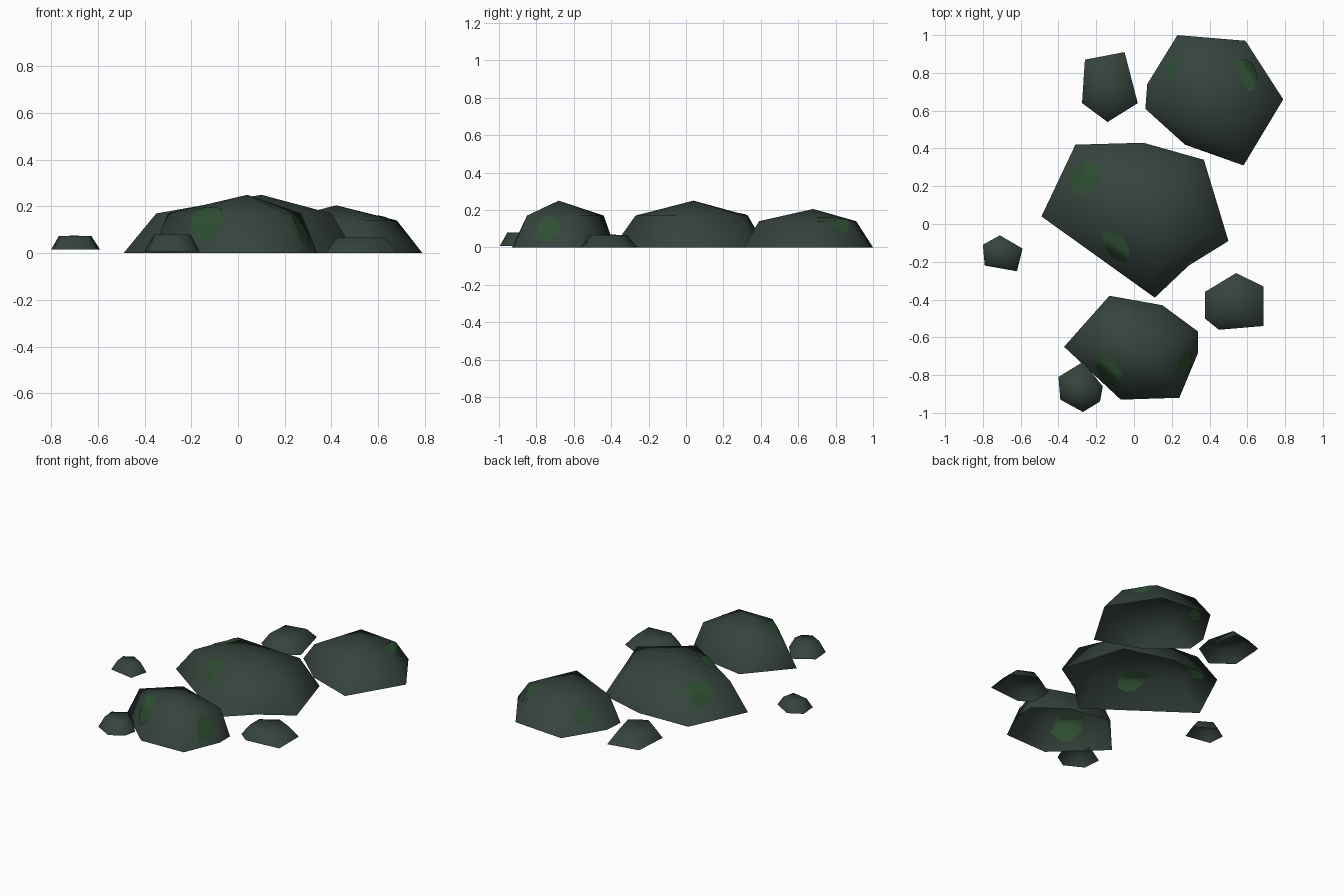
import bpy, bmesh, math, random
from mathutils import Vector
from mathutils.bvhtree import BVHTree

if "Cube" in bpy.data.objects:
    bpy.data.objects.remove(bpy.data.objects["Cube"])

random.seed(4)

def material(name, colour):
    m = bpy.data.materials.new(name)
    m.diffuse_color = (*colour, 1)
    m.use_nodes = True
    m.node_tree.nodes["Principled BSDF"].inputs["Base Color"].default_value = m.diffuse_color
    return m

STONE = material("dark_stone", (0.036, 0.056, 0.046))
MOSS = material("moss_green", (0.027, 0.078, 0.032))

def finish(bm, name, mat):
    me = bpy.data.meshes.new(name)
    bm.to_mesh(me)
    bm.free()
    me.materials.append(mat)
    for p in me.polygons:
        p.use_smooth = True
    ob = bpy.data.objects.new(name, me)
    bpy.context.collection.objects.link(ob)
    return ob

# Open-bottomed stone: base outline, shoulder ring and a peak
def stone(name, base, ring, peak, z0, z1, mids={}):
    bm = bmesh.new()
    b = [bm.verts.new((x, y, z0)) for x, y in base]
    r = [bm.verts.new((x, y, z1)) for x, y in ring]
    top = bm.verts.new(peak)
    n = len(b)
    for i in range(n):
        j = (i + 1) % n
        bm.faces.new((r[i], r[j], top))
        if i in mids:
            m = bm.verts.new((*mids[i], z0))
            bm.faces.new((b[i], m, r[i]))
            bm.faces.new((m, r[j], r[i]))
            bm.faces.new((m, b[j], r[j]))
        else:
            bm.faces.new((b[i], b[j], r[j], r[i]))
    bmesh.ops.triangulate(bm, faces=bm.faces[:])
    bmesh.ops.recalc_face_normals(bm, faces=bm.faces[:])
    tree = BVHTree.FromBMesh(bm)
    finish(bm, name, STONE)
    return tree

# Thin moss patch draped on the stone, also showing through on the inside
def moss(name, tree, cx, cy, rx, ry, turn=0):
    segs, rings = 12, 3
    wobble = [random.uniform(0.8, 1.12) for _ in range(segs)]
    ca, sa = math.cos(turn), math.sin(turn)
    for side, off in (("outer", 0.004), ("inner", -0.004)):
        bm = bmesh.new()

        def drop(u, v):
            x, y = cx + u * ca - v * sa, cy + u * sa + v * ca
            hit, nor, _, _ = tree.ray_cast(Vector((x, y, 1)), Vector((0, 0, -1)))
            if hit is None:
                hit, nor, _, _ = tree.find_nearest(Vector((x, y, 0)))
            return bm.verts.new(hit + nor * off * (1 if nor.z > 0 else -1))

        mid = drop(0, 0)
        loops = []
        for k in range(1, rings + 1):
            loops.append([drop(rx * wobble[i] * k / rings * math.cos(math.tau * i / segs),
                               ry * wobble[i] * k / rings * math.sin(math.tau * i / segs))
                          for i in range(segs)])
        for i in range(segs):
            j = (i + 1) % segs
            bm.faces.new((mid, loops[0][i], loops[0][j]))
            for a, c in zip(loops, loops[1:]):
                bm.faces.new((a[i], c[i], c[j], a[j]))
        finish(bm, f"{name}_{side}", MOSS)

# Three large stones
middle = stone("middle_stone",
               [(-.49, .04), (.11, -.39), (.50, -.09), (.37, .34), (-.31, .42)],
               [(-.35, .03), (.11, -.27), (.40, -.05), (.25, .30), (-.23, .33)],
               (.10, .04, .25), 0, .17, {1: (.29, -.22), 3: (.05, .43)})
front = stone("front_stone",
              [(-.37, -.65), (-.07, -.93), (.24, -.92), (.34, -.57), (-.13, -.38)],
              [(-.30, -.62), (-.05, -.85), (.20, -.85), (.27, -.57), (-.10, -.44)],
              (.04, -.68, .25), 0, .17, {2: (.34, -.68), 3: (.15, -.43)})
back = stone("back_stone",
             [(.06, .61), (.58, .31), (.79, .66), (.59, .97), (.23, 1.0)],
             [(.17, .57), (.54, .39), (.68, .70), (.56, .88), (.28, .91)],
             (.42, .68, .205), 0, .14, {0: (.27, .42), 4: (.07, .74)})

# Small flat-topped pebbles
def pebble(name, outline, z0, z1, shrink=0.66):
    n = len(outline)
    cx, cy = sum(p[0] for p in outline) / n, sum(p[1] for p in outline) / n
    ring = [(cx + (x - cx) * shrink, cy + (y - cy) * shrink) for x, y in outline]
    stone(name, outline, ring, (cx, cy, z1 + 0.001), z0, z1)

pebble("left_pebble", [(-.71, -.06), (-.80, -.11), (-.79, -.22), (-.62, -.25), (-.59, -.13)],
       .015, .074)
pebble("front_pebble", [(-.40, -.81), (-.39, -.93), (-.27, -.995), (-.18, -.94),
                        (-.165, -.86), (-.27, -.73)], .008, .08)
pebble("right_pebble", [(.375, -.36), (.375, -.50), (.45, -.56), (.685, -.54),
                        (.685, -.33), (.54, -.26)], 0, .067)
pebble("back_pebble", [(-.26, .87), (-.275, .64), (-.14, .54), (.02, .64), (-.05, .91)],
       0, .07)

# Moss patches
moss("middle_moss_a", middle, -.25, .25, .07, .11, -.5)
moss("middle_moss_b", middle, -.09, -.12, .10, .055, -.75)
moss("front_moss_a", front, -.13, -.77, .11, .05, -1.0)
moss("front_moss_b", front, .265, -.74, .035, .07, -.2)
moss("back_moss_a", back, .20, .82, .03, .065, -.25)
moss("back_moss_b", back, .60, .79, .05, .09, .35)
